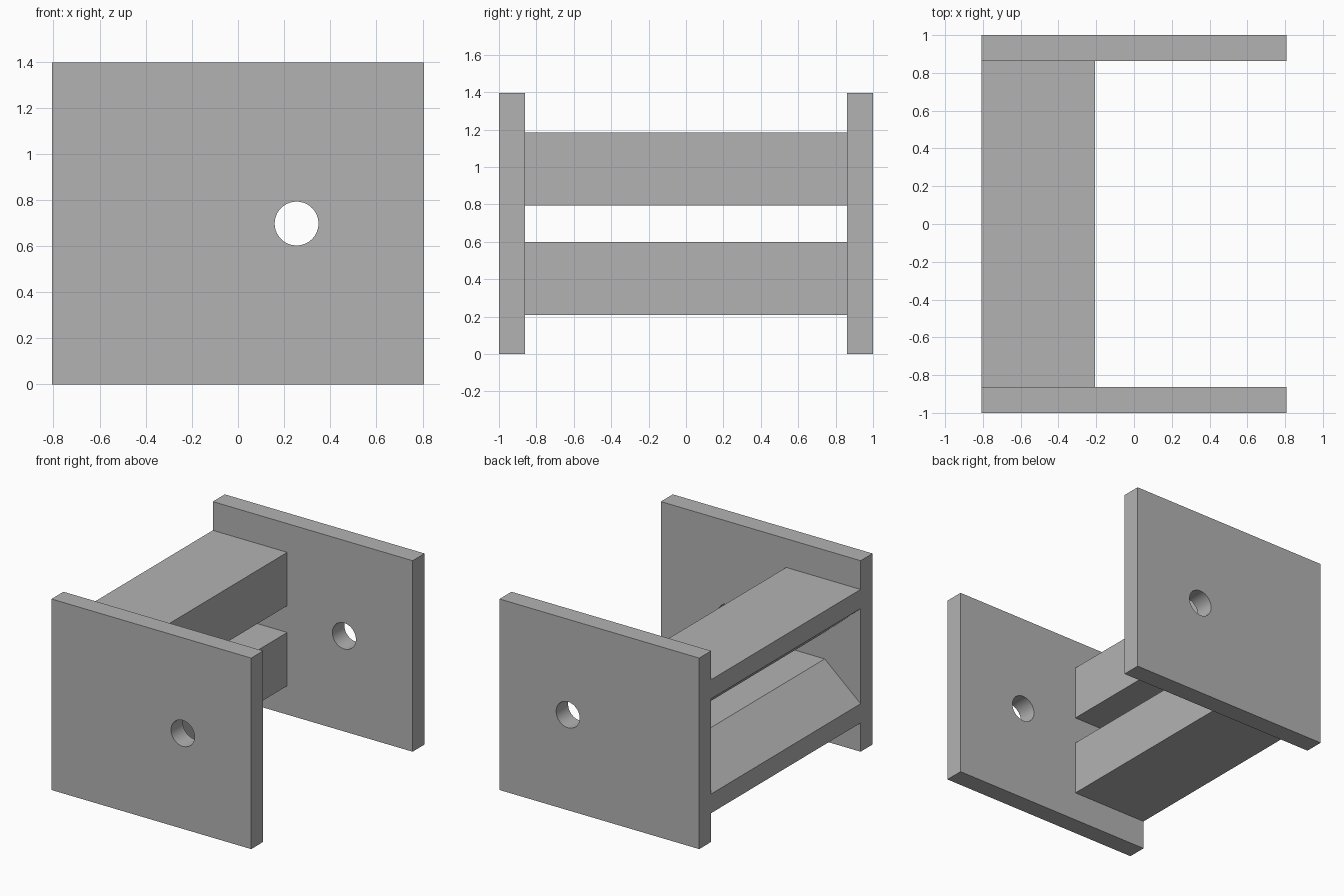
import bpy
import bmesh
from mathutils import Matrix

cube = bpy.data.objects.get("Cube")
if cube:
    bpy.data.objects.remove(cube, do_unlink=True)

HALF_X, HEIGHT = 0.807, 1.395
INNER_Y, OUTER_Y = 0.862, 1.0
MID_Z = HEIGHT / 2

grey = bpy.data.materials.new("plain_grey")
grey.use_nodes = True
colour = (0.45, 0.45, 0.45, 1)
grey.diffuse_color = colour
grey.node_tree.nodes["Principled BSDF"].inputs["Base Color"].default_value = colour


def finish(name, bm):
    """Turn a bmesh into a grey object."""
    bmesh.ops.recalc_face_normals(bm, faces=bm.faces)
    mesh = bpy.data.meshes.new(name)
    bm.to_mesh(mesh)
    bm.free()
    mesh.materials.append(grey)
    obj = bpy.data.objects.new(name, mesh)
    bpy.context.collection.objects.link(obj)
    return obj


def prism(name, profile, y0, y1):
    """Extrude an (x, z) outline from y0 to y1."""
    bm = bmesh.new()
    face = bm.faces.new([bm.verts.new((x, y0, z)) for x, z in profile])
    side = bmesh.ops.extrude_face_region(bm, geom=[face])["geom"]
    verts = [v for v in side if isinstance(v, bmesh.types.BMVert)]
    bmesh.ops.translate(bm, verts=verts, vec=(0, y1 - y0, 0))
    return finish(name, bm)


# Round cutter that bores both end plates
bm = bmesh.new()
bmesh.ops.create_cone(bm, cap_ends=True, segments=64, radius1=0.095,
                      radius2=0.095, depth=3,
                      matrix=Matrix.Translation((0.254, 0, MID_Z))
                      @ Matrix.Rotation(1.5707963, 4, "X"))
cutter = finish("hole_cutter", bm)
cutter.hide_render = True

# End plates with a pin hole
outline = [(-HALF_X, 0), (HALF_X, 0), (HALF_X, HEIGHT), (-HALF_X, HEIGHT)]
for name, y0, y1 in (("front_plate", -OUTER_Y, -INNER_Y),
                     ("back_plate", INNER_Y, OUTER_Y)):
    plate = prism(name, outline, y0, y1)
    hole = plate.modifiers.new("pin_hole", "BOOLEAN")
    hole.object = cutter
    hole.solver = "EXACT"
    bpy.ops.object.select_all(action="DESELECT")
    plate.select_set(True)
    bpy.context.view_layer.objects.active = plate
    bpy.ops.object.modifier_apply(modifier=hole.name)
    bpy.ops.object.shade_smooth_by_angle()
bpy.data.objects.remove(cutter, do_unlink=True)

# Two mirrored beams with a chamfer facing the gap between them
beam = [(-HALF_X, 0.21), (-0.206, 0.21), (-0.206, 0.6),
        (-0.517, 0.6), (-HALF_X, 0.35)]
prism("lower_beam", beam, -INNER_Y, INNER_Y)
prism("upper_beam", [(x, HEIGHT - z) for x, z in beam], -INNER_Y, INNER_Y)
